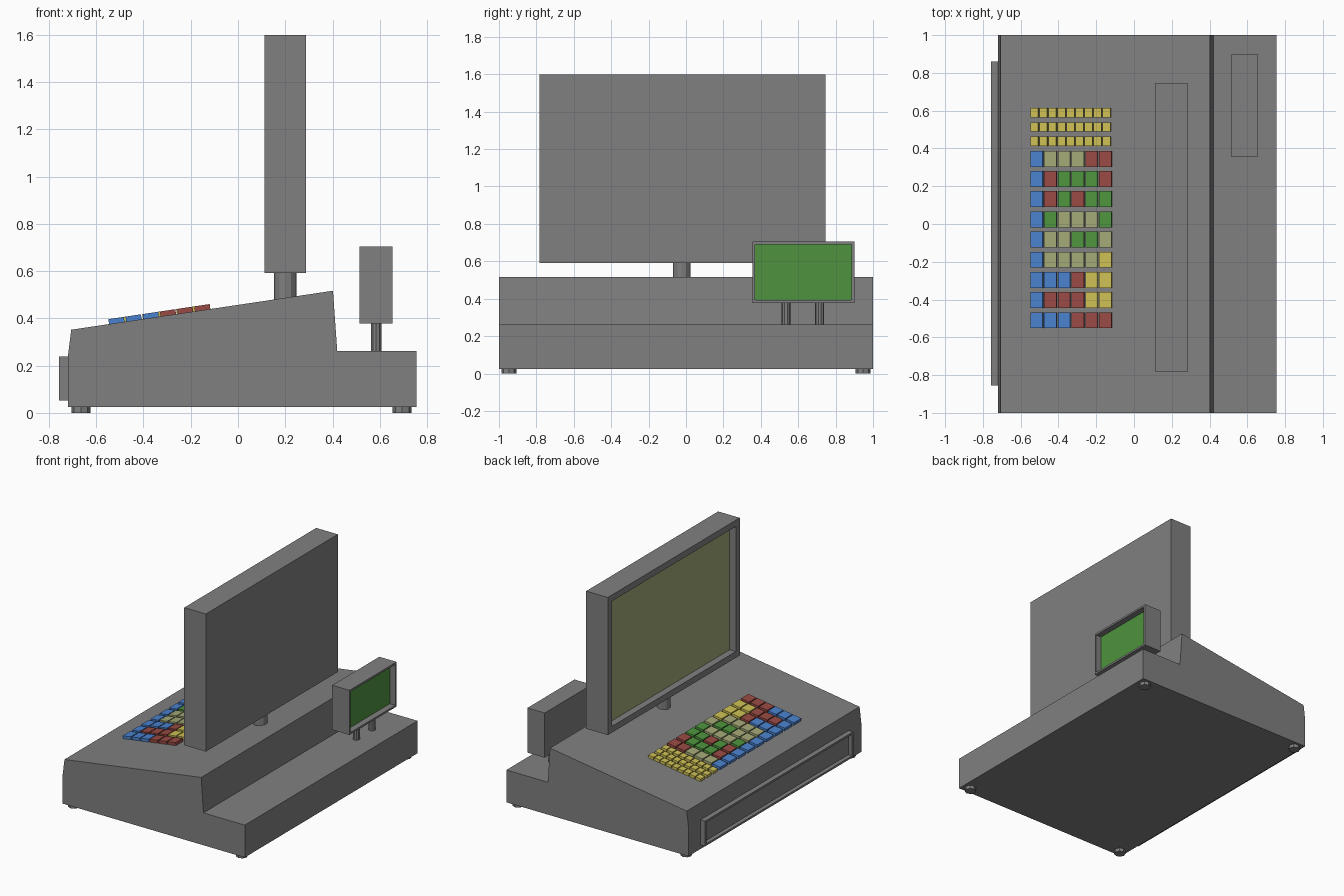
import bpy, bmesh, math
from mathutils import Matrix, Vector

cube = bpy.data.objects.get("Cube")
if cube:
    bpy.data.objects.remove(cube, do_unlink=True)


def material(name, rgb):
    color = [((c / 255 + 0.055) / 1.055) ** 2.4 for c in rgb] + [1]
    mat = bpy.data.materials.new(name)
    mat.use_nodes = True
    mat.diffuse_color = color
    mat.node_tree.nodes["Principled BSDF"].inputs["Base Color"].default_value = color
    return mat


GREY = material("casing grey", (128, 128, 128))
OLIVE = material("pale olive", (164, 169, 119))
GREEN = material("display green", (78, 148, 62))
BLUE = material("key blue", (74, 130, 207))
RED = material("key red", (153, 74, 68))
YELLOW = material("key yellow", (205, 192, 84))


def finish(name, bm, mats):
    bmesh.ops.recalc_face_normals(bm, faces=bm.faces)
    mesh = bpy.data.meshes.new(name)
    bm.to_mesh(mesh)
    bm.free()
    for mat in mats:
        mesh.materials.append(mat)
    obj = bpy.data.objects.new(name, mesh)
    bpy.context.collection.objects.link(obj)
    return obj


def add_box(bm, lo, hi, frame=Matrix.Identity(4)):
    lo, hi = Vector(lo), Vector(hi)
    matrix = frame @ Matrix.Translation((lo + hi) / 2) @ Matrix.Diagonal((*(hi - lo), 1))
    return bmesh.ops.create_cube(bm, size=1, matrix=matrix)["verts"]


def framed_box(name, lo, hi, side, margin, depth, panel):
    """Box whose face towards side * x is a raised frame around a sunk panel."""
    bm = bmesh.new()
    add_box(bm, lo, hi)
    bm.normal_update()
    face = max(bm.faces, key=lambda f: f.normal.x * side)
    bmesh.ops.inset_individual(bm, faces=[face], thickness=margin)
    sunk = bmesh.ops.extrude_discrete_faces(bm, faces=[face])["faces"][0]
    bmesh.ops.translate(bm, verts=sunk.verts, vec=(-side * depth, 0, 0))
    sunk.material_index = 1
    return finish(name, bm, [GREY, panel])


def cylinder(name, x, y, z0, z1, radius, sides):
    bm = bmesh.new()
    bmesh.ops.create_cone(bm, cap_ends=True, segments=sides, radius1=radius, radius2=radius,
                          depth=z1 - z0, matrix=Matrix.Translation((x, y, (z0 + z1) / 2)))
    return finish(name, bm, [GREY])


# Wedge-shaped body with a low rear shelf
profile = [(-0.72, 0.025), (-0.72, 0.24), (-0.706, 0.352), (0.402, 0.517),
           (0.42, 0.262), (0.755, 0.262), (0.755, 0.025)]
bm = bmesh.new()
end = bm.faces.new([bm.verts.new((x, -1, z)) for x, z in profile])
sweep = bmesh.ops.extrude_face_region(bm, geom=[end])["geom"]
bmesh.ops.translate(bm, vec=(0, 2, 0),
                    verts=[v for v in sweep if isinstance(v, bmesh.types.BMVert)])
finish("body", bm, [GREY])

# Cash drawer, main monitor and customer display
framed_box("cash_drawer", (-0.757, -0.855, 0.053), (-0.715, 0.86, 0.238), -1, 0.02, 0.03, GREY)
framed_box("monitor", (0.112, -0.782, 0.592), (0.287, 0.745, 1.6), -1, 0.065, 0.05, OLIVE)
framed_box("customer_display", (0.515, 0.355, 0.378), (0.655, 0.9, 0.705), 1, 0.02, 0.045, GREEN)

# Stands and feet
cylinder("monitor_stand", 0.2, -0.023, 0.45, 0.6, 0.047, 12)
for i, y in enumerate((0.535, 0.715)):
    cylinder(f"display_post_{i + 1}", 0.585, y, 0.25, 0.39, 0.024, 10)
for x, xname in ((-0.665, "drawer_side"), (0.695, "display_side")):
    for y, yname in ((-0.947, "front"), (0.947, "back")):
        cylinder(f"{yname}_foot_{xname}", x, y, 0, 0.03, 0.04, 8)

# Keys lie on the slope; the frame's origin is the slope's lower edge
slope = math.atan2(0.517 - 0.352, 0.402 + 0.706)
SLOPE = Matrix.Translation((-0.706, 0, 0.352)) @ Matrix.Rotation(-slope, 4, "Y")
PALETTE = {"B": BLUE, "R": RED, "G": GREEN, "O": OLIVE, "Y": YELLOW}
LETTERS = list(PALETTE)


def key_block(name, rows, x0, y0, step_x, step_y, size_x, size_y):
    bm = bmesh.new()
    for r, row in enumerate(rows):
        for c, letter in enumerate(row):
            u = (x0 + c * step_x + 0.706) / math.cos(slope)
            v = y0 - r * step_y
            verts = add_box(bm, (u - size_x / 2, v - size_y / 2, -0.004),
                            (u + size_x / 2, v + size_y / 2, 0.021), SLOPE)
            for face in {f for vert in verts for f in vert.link_faces}:
                face.material_index = LETTERS.index(letter)
    return finish(name, bm, PALETTE.values())


key_block("large_keys",
          ["BOOORR", "BRGGGR", "BRGRGG", "BGOOOG", "BOOGGO", "BOOOOY", "BBBRYY", "BRRRYY", "BBBRRR"],
          -0.513, 0.345, 0.0727, 0.1068, 0.066, 0.084)
key_block("small_keys", ["Y" * 9] * 3, -0.525, 0.588, 0.0478, 0.0745, 0.042, 0.05)
